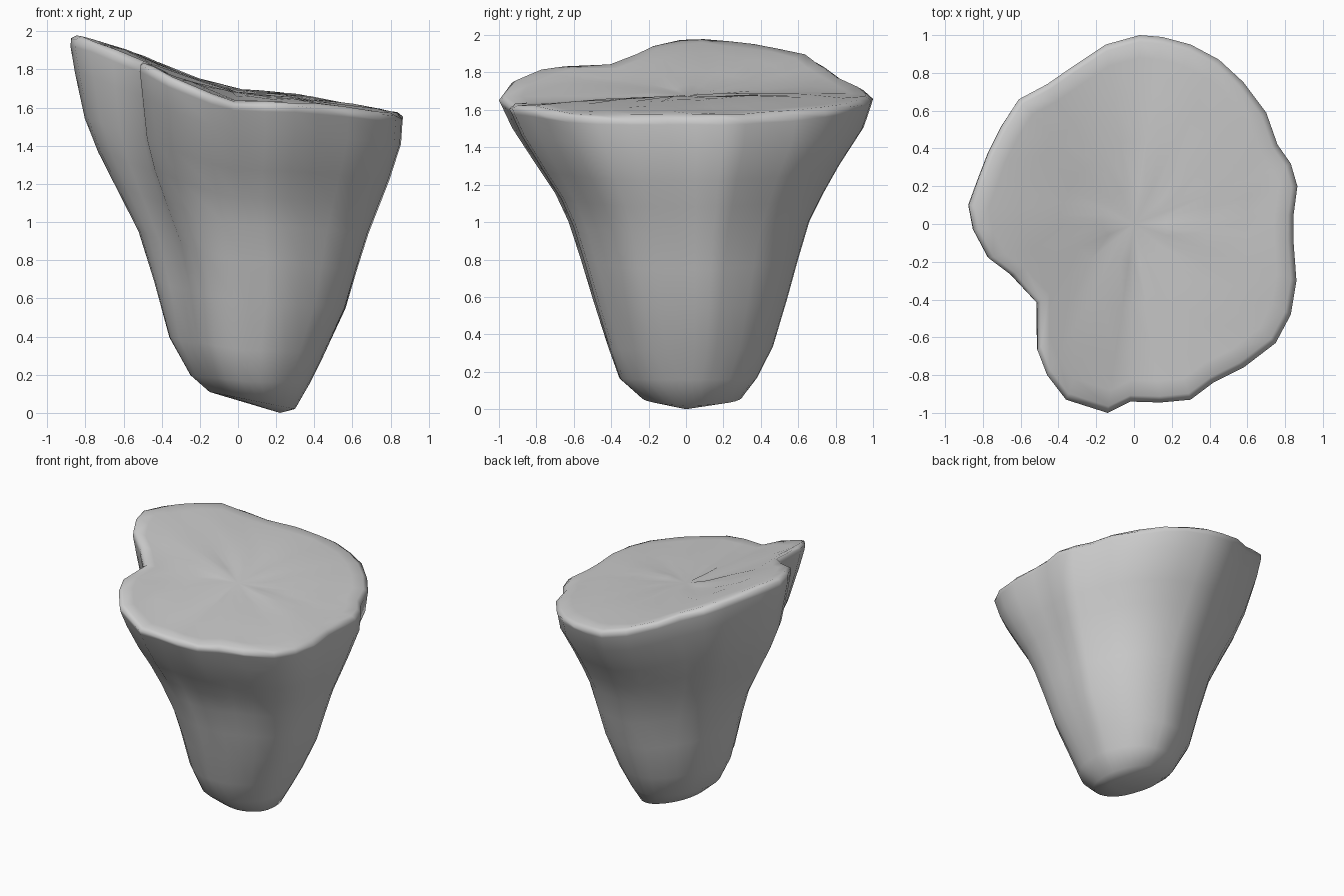
import bpy, bmesh, math, random

if "Cube" in bpy.data.objects:
    bpy.data.objects.remove(bpy.data.objects["Cube"])

random.seed(4)

# Rim outline seen from above, counter-clockwise
RIM = [(.865, .2), (.83, .32), (.76, .42), (.70, .59), (.58, .75), (.45, .87),
       (.30, .95), (.15, .99), (.03, 1.0), (-.15, .95), (-.33, .83), (-.46, .74),
       (-.61, .66), (-.70, .52), (-.77, .38), (-.82, .25), (-.875, .1), (-.85, -.03),
       (-.77, -.18), (-.65, -.27), (-.51, -.42), (-.51, -.67), (-.46, -.80),
       (-.36, -.93), (-.14, -1.0), (-.02, -.94), (.14, -.945), (.30, -.93), (.42, -.84),
       (.58, -.76), (.75, -.63), (.83, -.48), (.86, -.30), (.845, -.1), (.845, .05)]

# Height of the sloping top along x
SLOPE = [(-.875, 1.98), (-.8, 1.965), (-.6, 1.88), (-.5, 1.84), (-.36, 1.76),
         (-.14, 1.67), (0, 1.63), (.3, 1.625), (.57, 1.6), (.875, 1.565)]

# Stump levels: fraction of height, xmin, xmax, ymin, ymax
LEVELS = [(.97, -.873, .867, -.985, .99), (.90, -.85, .86, -.93, .95),
          (.78, -.80, .80, -.80, .82), (.69, -.73, .745, -.70, .735),
          (.60, -.64, .69, -.63, .66), (.48, -.52, .63, -.565, .60),
          (.35, -.44, .57, -.50, .54), (.20, -.36, .46, -.42, .465),
          (.10, -.25, .38, -.36, .38), (.04, -.15, .30, -.24, .30)]


def top_z(x, y):
    x = max(-.875, min(.875, x))
    for (a, za), (b, zb) in zip(SLOPE, SLOPE[1:]):
        if x <= b:
            z = za + (zb - za) * (x - a) / (b - a)
            break
    back = .05 * max(0, min(1, y + .3)) * max(0, 1 - abs(x + .05) / .8)
    return min(1.98, z + back)


def section(frac, x0, x1, y0, y1):
    """Rim outline fitted to the level's box, rounding off towards the foot."""
    w = frac ** .6
    pts = []
    for x, y in RIM:
        u, v = x / .87, y
        r = math.hypot(u, v)
        u, v = u * w + u / r * (1 - w), v * w + v / r * (1 - w)
        pts.append(((x0 + x1) / 2 + u * (x1 - x0) / 2,
                    (y0 + y1) / 2 + v * (y1 - y0) / 2))
    return pts


bm = bmesh.new()


def bridge(a, b):
    n = len(a)
    for i in range(n):
        j = (i + 1) % n
        bm.faces.new((a[i], a[j], b[j], b[i]))


def cap(ring, co):
    c = bm.verts.new(co)
    for i in range(len(ring)):
        bm.faces.new((ring[i], ring[(i + 1) % len(ring)], c))


# Sloping, slightly domed top, from the middle out to the rough rim
rings = []
for s in (.2, .45, .7, .88, .965):
    ring = []
    for x, y in RIM:
        px, py = x * s, y * s
        bump = .035 * (1 - s * s) + random.uniform(-.006, .006)
        ring.append(bm.verts.new((px, py, top_z(px, py) + bump)))
    rings.append(ring)
rings.append([bm.verts.new((x, y, top_z(x, y) - .02 + random.uniform(-.008, .008)))
              for x, y in RIM])
cap(rings[0], (0, 0, top_z(0, 0) + .035))

# Tapering sides
for level in LEVELS:
    ring = []
    for (x, y), (rx, ry) in zip(section(*level), RIM):
        z = level[0] * top_z(rx, ry)
        if level[0] < .05:
            z = .02 + .2 * (.3 - x)
        ring.append(bm.verts.new((x, y, z)))
    rings.append(ring)
for a, b in zip(rings, rings[1:]):
    bridge(a, b)

# Blunt foot
cap(rings[-1], (.22, 0, 0))

bmesh.ops.recalc_face_normals(bm, faces=bm.faces)
for f in bm.faces:
    f.smooth = True
mesh = bpy.data.meshes.new("rock_stump")
bm.to_mesh(mesh)
bm.free()
bpy.context.collection.objects.link(bpy.data.objects.new("rock_stump", mesh))
